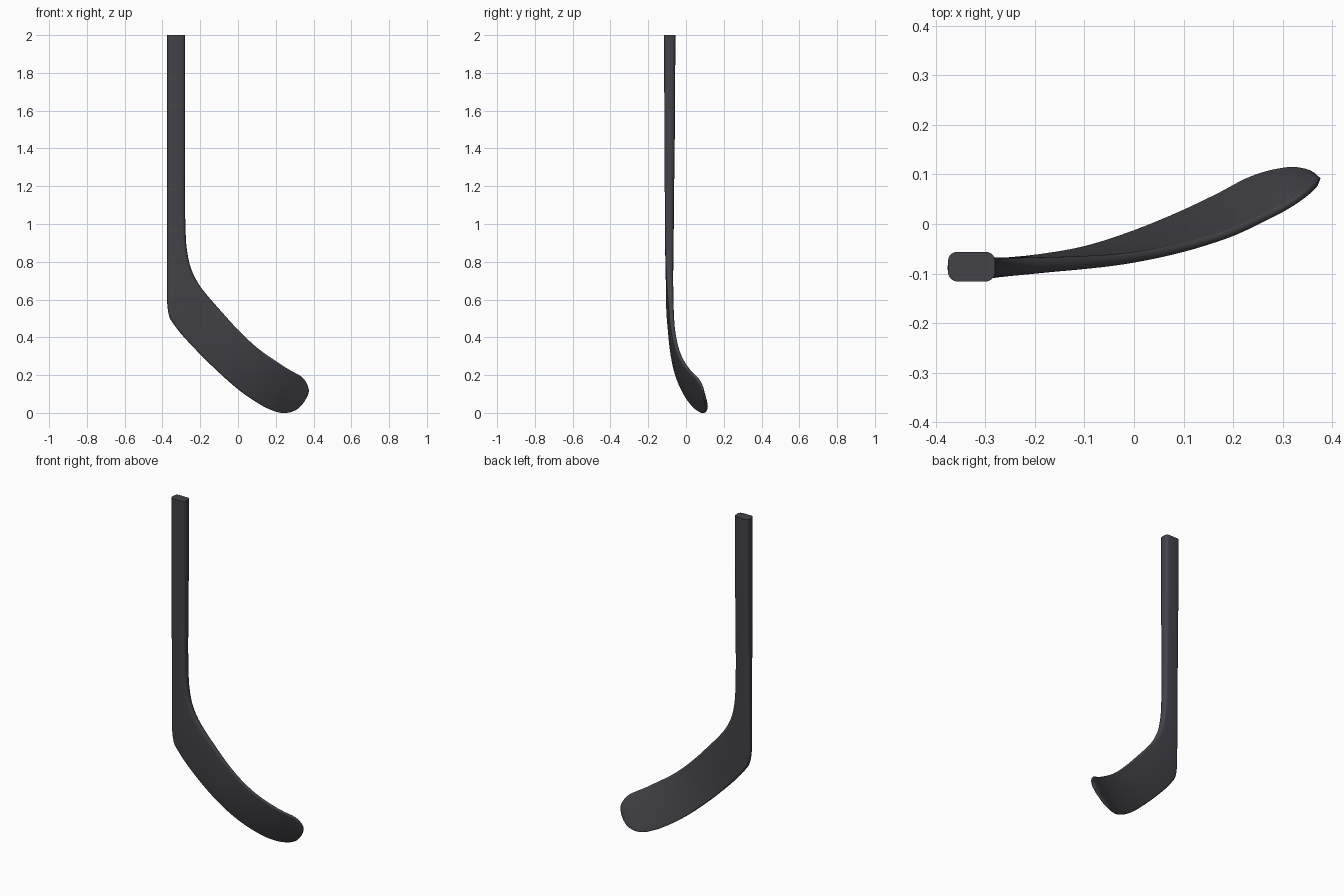
import bpy, bmesh, math
from mathutils import Vector

if "Cube" in bpy.data.objects:
    bpy.data.objects.remove(bpy.data.objects["Cube"])

# Stations from shaft top to blade toe: heel-side edge xyz, inner edge xyz, thickness
ROWS = [
    (-.375, -.086, 2.0, -.28, -.086, 2.0, .060),
    (-.375, -.087, 1.4, -.28, -.087, 1.4, .054),
    (-.375, -.088, 1.1, -.28, -.088, 1.1, .048),
    (-.375, -.088, .95, -.278, -.088, .98, .046),
    (-.375, -.088, .80, -.270, -.088, .86, .043),
    (-.375, -.088, .68, -.247, -.087, .76, .038),
    (-.374, -.089, .57, -.20, -.084, .67, .034),
    (-.362, -.088, .505, -.15, -.081, .607, .030),
    (-.33, -.085, .455, -.10, -.078, .55, .027),
    (-.20, -.072, .31, 0, -.068, .44, .022),
    (-.10, -.053, .213, .07, -.055, .372, .020),
    (0, -.020, .125, .14, -.037, .315, .019),
    (.10, .022, .055, .21, -.013, .268, .018),
    (.17, .056, .018, .265, .013, .232, .017),
    (.24, .092, 0, .31, .036, .207, .016),
    (.29, .106, .009, .34, .056, .188, .016),
    (.33, .109, .035, .362, .074, .16, .015),
    (.36, .100, .075, .373, .086, .13, .012),
    (.370, .093, .095, .375, .089, .115, .007),
]
STEPS = 5      # interpolated sections per station
CORNER = 6     # points per rounded corner


def mid(r):
    return Vector([(r[i] + r[i + 3]) / 2 for i in range(3)])


# Smooth Hermite interpolation along the spine
n = len(ROWS)
s = [0.0]
for a, b in zip(ROWS, ROWS[1:]):
    s.append(s[-1] + (mid(b) - mid(a)).length)


def slope(i, k):
    if i in (0, n - 1):
        j = min(i, n - 2)
        return (ROWS[j + 1][k] - ROWS[j][k]) / (s[j + 1] - s[j])
    h0, h1 = s[i] - s[i - 1], s[i + 1] - s[i]
    d0 = (ROWS[i][k] - ROWS[i - 1][k]) / h0
    d1 = (ROWS[i + 1][k] - ROWS[i][k]) / h1
    return (d0 * h1 + d1 * h0) / (h0 + h1)


sections = []
for i in range(n - 1):
    h = s[i + 1] - s[i]
    for j in range(STEPS):
        t = j / STEPS
        sections.append([
            (2*t**3 - 3*t**2 + 1) * ROWS[i][k] + (t**3 - 2*t**2 + t) * h * slope(i, k)
            + (3*t**2 - 2*t**3) * ROWS[i + 1][k] + (t**3 - t**2) * h * slope(i + 1, k)
            for k in range(7)])
sections.append(list(ROWS[-1]))


def rounded_rect(w, t):
    r = min(.019, .46 * t, .46 * w)
    pts = []
    for q, (sx, sy) in enumerate([(1, 1), (-1, 1), (-1, -1), (1, -1)]):
        for c in range(CORNER):
            a = math.pi / 2 * (q + c / (CORNER - 1))
            pts.append((sx * (w / 2 - r) + r * math.cos(a),
                        sy * (t / 2 - r) + r * math.sin(a)))
    return pts


# Loft the rounded section along shaft and blade
bm = bmesh.new()
rings = []
for i, r in enumerate(sections):
    c = mid(r)
    tangent = mid(sections[min(i + 1, len(sections) - 1)]) - mid(sections[max(i - 1, 0)])
    across = Vector(r[3:6]) - Vector(r[0:3])
    w = across.length
    across.normalize()
    normal = across.cross(tangent).normalized()
    rings.append([bm.verts.new(c + across * x + normal * y) for x, y in rounded_rect(w, r[6])])
for a, b in zip(rings, rings[1:]):
    for k in range(len(a)):
        m = (k + 1) % len(a)
        bm.faces.new((a[k], a[m], b[m], b[k]))
bm.faces.new(rings[0])
bm.faces.new(rings[-1])
bmesh.ops.recalc_face_normals(bm, faces=bm.faces)

mesh = bpy.data.meshes.new("stick_shaft_and_blade")
bm.to_mesh(mesh)
bm.free()
stick = bpy.data.objects.new("stick_shaft_and_blade", mesh)
bpy.context.collection.objects.link(stick)

# Dark charcoal finish
mat = bpy.data.materials.new("charcoal")
mat.diffuse_color = (.055, .055, .065, 1)
mat.use_nodes = True
mat.node_tree.nodes["Principled BSDF"].inputs["Base Color"].default_value = mat.diffuse_color
mesh.materials.append(mat)

bpy.context.view_layer.objects.active = stick
stick.select_set(True)
bpy.ops.object.shade_smooth_by_angle(angle=math.radians(40))
